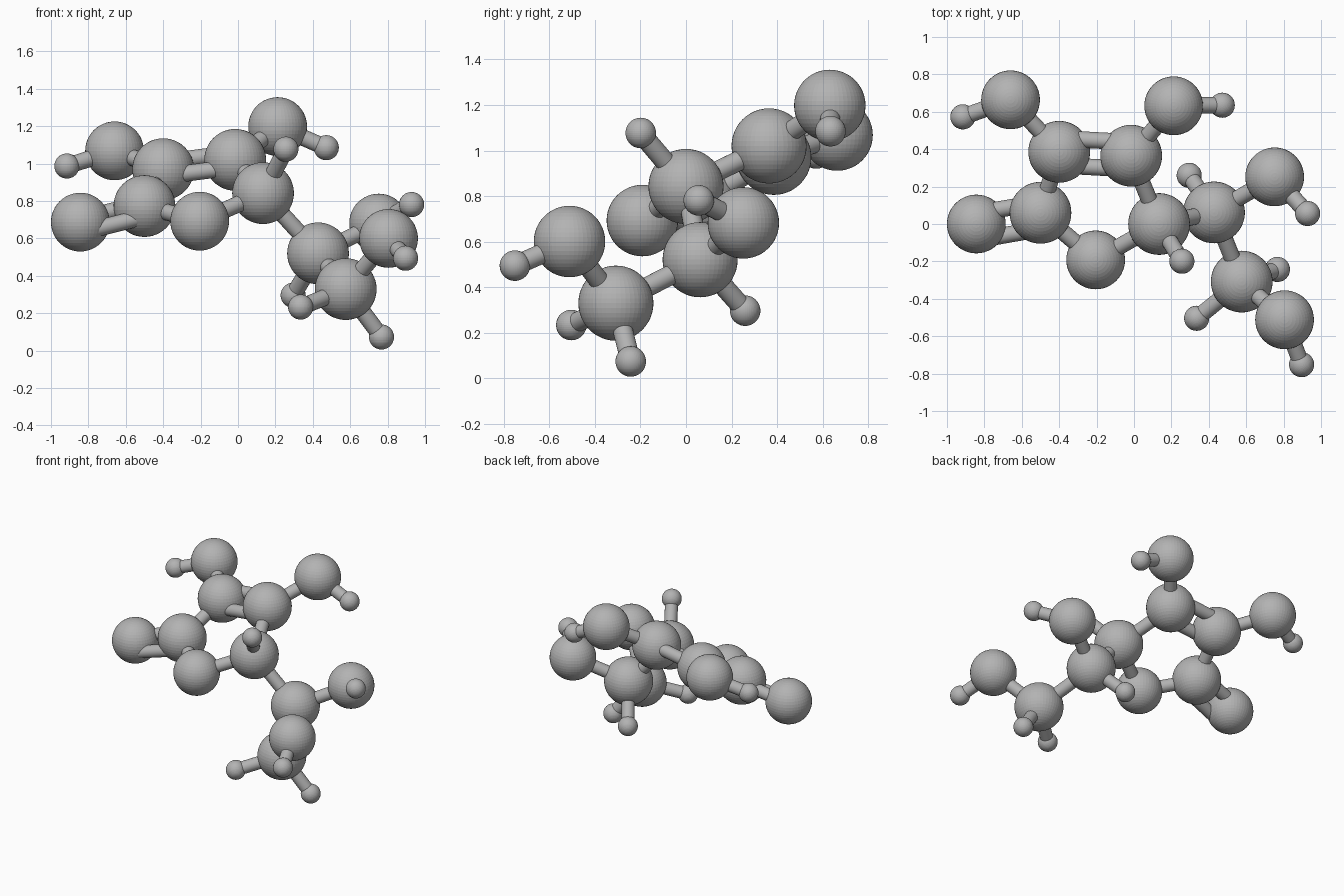
import bpy
import bmesh
from mathutils import Vector, Matrix

cube = bpy.data.objects.get("Cube")
if cube:
    bpy.data.objects.remove(cube, do_unlink=True)

# Single matte grey
grey = bpy.data.materials.new("neutral_grey")
grey.use_nodes = True
colour = (0.45, 0.45, 0.45, 1)
grey.diffuse_color = colour
grey.node_tree.nodes["Principled BSDF"].inputs["Base Color"].default_value = colour

RADIUS = {"carbon": 0.165, "oxygen": 0.157, "hydrogen": 0.067}
BOND_RADIUS = 0.044

# Ball centres
ATOMS = {
    "carbon_carbonyl": (-0.50, 0.06, 0.773),
    "carbon_ring_left": (-0.40, 0.386, 0.97),
    "carbon_ring_right": (-0.015, 0.365, 1.02),
    "carbon_ring_front": (0.134, 0.0, 0.842),
    "carbon_chain": (0.428, 0.062, 0.52),
    "carbon_end": (0.576, -0.308, 0.329),
    "oxygen_carbonyl": (-0.843, 0.0, 0.687),
    "oxygen_ring": (-0.205, -0.192, 0.692),
    "oxygen_back_left": (-0.66, 0.664, 1.068),
    "oxygen_back_right": (0.212, 0.632, 1.198),
    "oxygen_chain": (0.752, 0.252, 0.682),
    "oxygen_end": (0.805, -0.512, 0.60),
    "hydrogen_back_left": (-0.915, 0.573, 0.987),
    "hydrogen_back_right": (0.472, 0.635, 1.085),
    "hydrogen_ring": (0.256, -0.199, 1.077),
    "hydrogen_chain": (0.295, 0.26, 0.296),
    "hydrogen_chain_tip": (0.928, 0.056, 0.781),
    "hydrogen_end_low": (0.767, -0.243, 0.073),
    "hydrogen_end_front": (0.335, -0.504, 0.233),
    "hydrogen_end_tip": (0.896, -0.752, 0.494),
}

SINGLE_BONDS = [
    ("carbon_carbonyl", "carbon_ring_left"),
    ("carbon_carbonyl", "oxygen_ring"),
    ("oxygen_ring", "carbon_ring_front"),
    ("carbon_ring_front", "carbon_ring_right"),
    ("carbon_ring_front", "hydrogen_ring"),
    ("carbon_ring_front", "carbon_chain"),
    ("carbon_ring_left", "oxygen_back_left"),
    ("oxygen_back_left", "hydrogen_back_left"),
    ("carbon_ring_right", "oxygen_back_right"),
    ("oxygen_back_right", "hydrogen_back_right"),
    ("carbon_chain", "oxygen_chain"),
    ("oxygen_chain", "hydrogen_chain_tip"),
    ("carbon_chain", "hydrogen_chain"),
    ("carbon_chain", "carbon_end"),
    ("carbon_end", "oxygen_end"),
    ("oxygen_end", "hydrogen_end_tip"),
    ("carbon_end", "hydrogen_end_low"),
    ("carbon_end", "hydrogen_end_front"),
]


def finish(name, bm, smooth):
    mesh = bpy.data.meshes.new(name)
    for face in bm.faces:
        face.smooth = smooth and len(face.verts) == 4
    bm.to_mesh(mesh)
    bm.free()
    mesh.materials.append(grey)
    obj = bpy.data.objects.new(name, mesh)
    bpy.context.collection.objects.link(obj)
    return obj


def ball(name, centre):
    bm = bmesh.new()
    bmesh.ops.create_uvsphere(bm, u_segments=48, v_segments=24,
                              radius=RADIUS[name.split("_")[0]])
    finish(name, bm, False).location = centre


def rod(name, start, end, shift=(0, 0, 0)):
    a = Vector(ATOMS[start]) + Vector(shift)
    b = Vector(ATOMS[end]) + Vector(shift)
    axis = b - a
    bm = bmesh.new()
    bmesh.ops.create_cone(bm, cap_ends=True, segments=24, radius1=BOND_RADIUS,
                          radius2=BOND_RADIUS, depth=axis.length)
    obj = finish(name, bm, True)
    turn = axis.to_track_quat("Z", "Y").to_matrix().to_4x4()
    obj.matrix_world = Matrix.Translation((a + b) / 2) @ turn


# Balls
for name, centre in ATOMS.items():
    ball(name, centre)

# Single rods
for i, (start, end) in enumerate(SINGLE_BONDS, 1):
    rod(f"bond_{i}", start, end)

# Paired rods lying in the plane of the ring
for side, sign in (("back", 1), ("front", -1)):
    rod(f"ring_double_bond_{side}", "carbon_ring_left", "carbon_ring_right",
        (0, 0.072 * sign, 0.038 * sign))
    rod(f"carbonyl_double_bond_{side}", "carbon_carbonyl", "oxygen_carbonyl",
        (-0.02 * sign, 0.068 * sign - 0.015, 0.032 * sign - 0.02))
